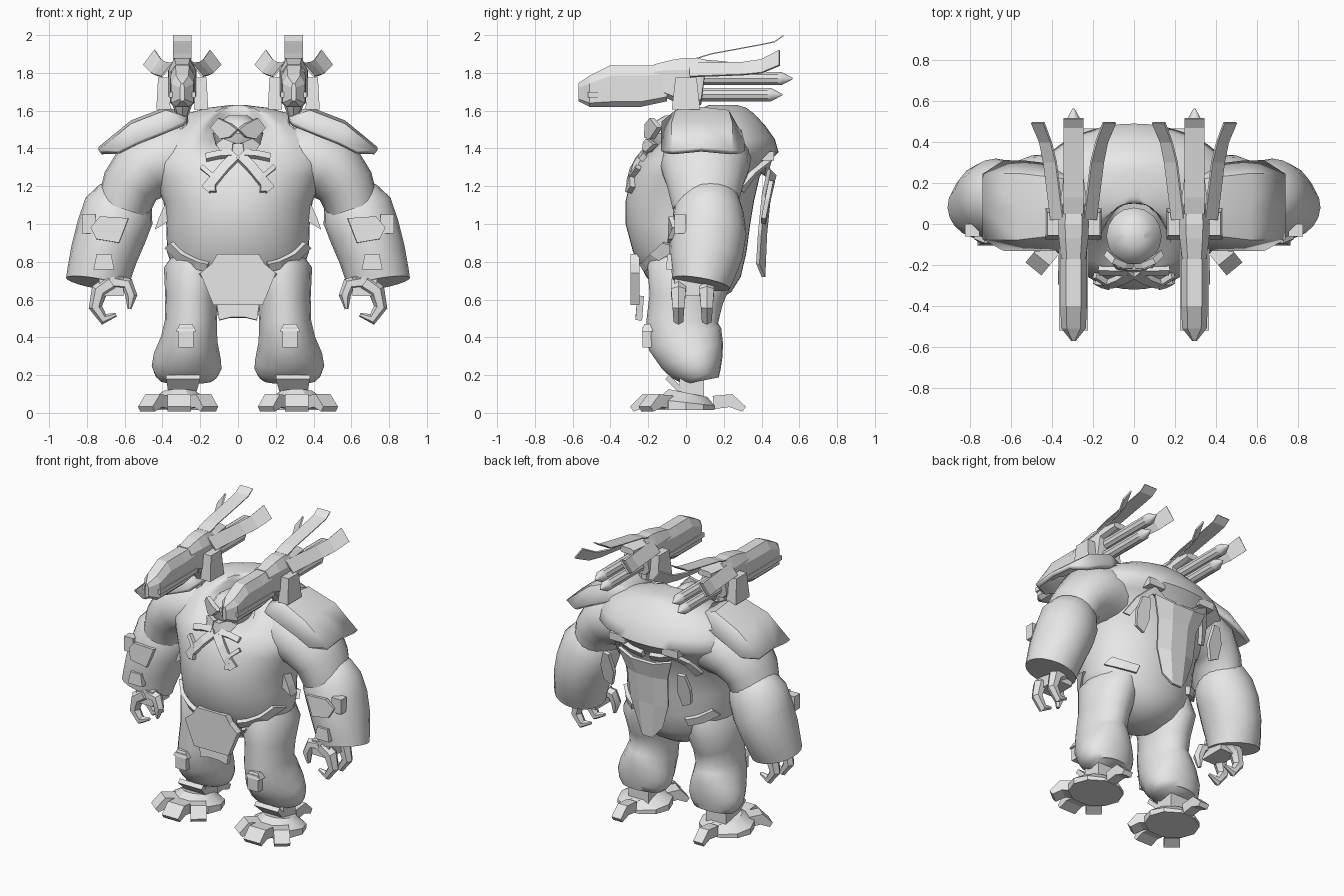
import bpy, bmesh, math
from mathutils import Vector

grey = bpy.data.materials.new("light_grey")
grey.diffuse_color = (0.8, 0.8, 0.8, 1)


def make(name, verts, faces, mirror=False, thick=0, smooth=35):
    bm = bmesh.new()
    vs = [bm.verts.new(v) for v in verts]
    for f in faces:
        bm.faces.new([vs[i] for i in f])
    bmesh.ops.recalc_face_normals(bm, faces=bm.faces)
    me = bpy.data.meshes.new(name)
    bm.to_mesh(me)
    bm.free()
    me.materials.append(grey)
    if smooth:
        me.shade_smooth()
        me.set_sharp_from_angle(angle=math.radians(smooth))
    ob = bpy.data.objects.new(name, me)
    bpy.context.collection.objects.link(ob)
    if thick:
        m = ob.modifiers.new("thickness", 'SOLIDIFY')
        m.thickness, m.offset = thick, 0
    if mirror:
        m = ob.modifiers.new("mirror", 'MIRROR')
        m.use_mirror_merge = False
    return ob


def loft(name, rings, **kw):
    n, k = len(rings[0]), len(rings)
    faces = [(i * n + j, i * n + (j + 1) % n, (i + 1) * n + (j + 1) % n, (i + 1) * n + j)
             for i in range(k - 1) for j in range(n)]
    faces += [tuple(range(n)), tuple(range((k - 1) * n, k * n))]
    return make(name, [p for r in rings for p in r], faces, **kw)


def limb(name, path, sides=20, up=(0, 1, 0), square=False, **kw):
    """Sweep ellipses along path; each entry is x, y, z, radius across, radius along up."""
    rings, pts = [], [Vector(p[:3]) for p in path]
    for i, (c, p) in enumerate(zip(pts, path)):
        d = (pts[min(i + 1, len(pts) - 1)] - pts[max(i - 1, 0)]).normalized()
        a = d.cross(Vector(up)).normalized()
        b = a.cross(d)
        s, ph = (math.sqrt(2), math.pi / 4) if square else (1, 0)
        rings.append([c + a * (p[3] * s * math.cos(t)) + b * (p[4] * s * math.sin(t))
                      for t in (ph + math.tau * j / sides for j in range(sides))])
    return loft(name, rings, **kw)


def grid(name, rows, **kw):
    n = len(rows[0])
    faces = [(i * n + j, i * n + j + 1, (i + 1) * n + j + 1, (i + 1) * n + j)
             for i in range(len(rows) - 1) for j in range(n - 1)]
    return make(name, [p for r in rows for p in r], faces, **kw)


def block(name, c, s, taper=1.0, **kw):
    loft(name, [[(c[0] + a * s[0] / 2 * t, c[1] + b * s[1] / 2 * t, c[2] + h * s[2] / 2)
                 for a, b in ((-1, -1), (1, -1), (1, 1), (-1, 1))]
                for h, t in ((-1, 1), (1, taper))], smooth=0, **kw)


def plate(name, outline, thick=0.025, **kw):
    make(name, outline, [tuple(range(len(outline)))], thick=thick, smooth=0, **kw)


# Torso: height, half width, front y, back y
SEC = [(0.58, 0.10, -0.06, 0.14), (0.64, 0.22, -0.14, 0.24), (0.72, 0.33, -0.21, 0.29),
       (0.85, 0.375, -0.28, 0.32), (1.0, 0.38, -0.32, 0.34), (1.12, 0.395, -0.32, 0.36),
       (1.25, 0.45, -0.29, 0.39), (1.33, 0.5, -0.25, 0.44), (1.38, 0.51, -0.21, 0.49),
       (1.45, 0.48, -0.16, 0.47), (1.52, 0.41, -0.08, 0.42), (1.58, 0.29, 0.0, 0.365),
       (1.615, 0.16, 0.06, 0.32), (1.63, 0.04, 0.12, 0.27)]
N = 2.0


def power(v):
    return math.copysign(abs(v) ** (2 / N), v)


rings = []
for z, w, f, b in SEC:
    ring = []
    for j in range(48):
        t = math.tau * j / 48
        x, y = w * power(math.cos(t)), (f + b) / 2 + (b - f) / 2 * power(math.sin(t))
        if z > 1.4:  # hollow behind the head
            y = max(y, 0.1 - 0.22 * (abs(x) / 0.19) ** 3)
        ring.append((x, y, z))
    rings.append(ring)
loft("torso", rings, smooth=60)


def body_y(x, z, side):
    for p, q in zip(SEC, SEC[1:]):
        if z <= q[0]:
            k = (z - p[0]) / (q[0] - p[0])
            w, f, b = (p[i] + (q[i] - p[i]) * k for i in (1, 2, 3))
            r = max(0, 1 - min(1, abs(x) / w) ** N) ** (1 / N)
            return (f + b) / 2 + side * ((b - f) / 2 * r + 0.012)


def band(name, path, width, side=-1, thick=0.035):
    """Strap lying on the torso, path given as x, z points."""
    rows = []
    for i in range(len(path)):
        a, b = path[max(i - 1, 0)], path[min(i + 1, len(path) - 1)]
        d = Vector((b[0] - a[0], b[1] - a[1])).normalized() * width / 2
        rows.append([(x, body_y(x, z, side), z) for x, z in
                     ((path[i][0] - d.y, path[i][1] + d.x), (path[i][0] + d.y, path[i][1] - d.x))])
    grid(name, rows, thick=thick, smooth=0, mirror=True)


# Chest harness and waist straps
band("chest_strap", [(0.01, 1.36), (0.07, 1.3), (0.12, 1.24), (0.17, 1.18)], 0.05)
band("side_strap", [(0.19, 1.3), (0.13, 1.25), (0.13, 1.17)], 0.025)
band("collar_strap", [(0.03, 1.37), (0.1, 1.365), (0.17, 1.35)], 0.03)
band("waist_strap", [(0.16, 0.775), (0.22, 0.79), (0.3, 0.83), (0.36, 0.89)], 0.04)
band("lower_waist_strap", [(0.17, 0.72), (0.24, 0.75), (0.31, 0.80)], 0.025)
band("rear_waist_strap", [(0.2, 0.82), (0.27, 0.84), (0.34, 0.88)], 0.05, 1)
plate("side_fin", [(0.36, -0.02, 1.1), (0.36, -0.02, 1.02), (0.44, -0.02, 0.97),
                   (0.42, -0.02, 1.03), (0.38, -0.02, 1.12)], 0.07, mirror=True)

# Groin plate
plate("groin_plate", [(-0.11, -0.27, 0.84), (0.11, -0.27, 0.84), (0.14, -0.27, 0.79),
                      (0.2, -0.27, 0.74), (0.13, -0.27, 0.57), (-0.13, -0.27, 0.57),
                      (-0.2, -0.27, 0.74), (-0.14, -0.27, 0.79)], 0.045)
plate("groin_tab", [(-0.12, -0.24, 0.62), (0.12, -0.24, 0.62), (0.1, -0.25, 0.49),
                    (0.04, -0.25, 0.505), (-0.04, -0.25, 0.505), (-0.1, -0.25, 0.49)], 0.035)

# Back tabard, paddles and pouches
grid("back_tabard", [[(-w, y - 0.03, z), (-w * 0.4, y, z - d), (w * 0.4, y, z - d), (w, y - 0.03, z)]
                     for w, y, z, d in ((0.2, 0.47, 1.29, 0.03), (0.15, 0.44, 1.15, 0),
                                        (0.14, 0.42, 0.95, 0), (0.09, 0.41, 0.79, 0.07))],
     thick=0.02, smooth=0)
plate("back_paddle", [(0.26, 0.46, 1.23), (0.31, 0.45, 1.23), (0.34, 0.43, 1.13), (0.33, 0.41, 1.03),
                      (0.27, 0.41, 1.0), (0.24, 0.43, 1.1)], 0.025, mirror=True)
band("back_yoke", [(0.03, 1.28), (0.12, 1.29), (0.2, 1.33), (0.26, 1.27), (0.3, 1.18)], 0.04, 1)
block("back_pouch", (0.2, 0.43, 1.36), (0.12, 0.07, 0.05), mirror=True)

# Head
limb("helmet", [(0, -0.06, 1.36, 0.07, 0.09), (0, -0.06, 1.41, 0.115, 0.125),
                (0, -0.06, 1.48, 0.135, 0.14), (0, -0.06, 1.54, 0.1, 0.11),
                (0, -0.06, 1.575, 0.05, 0.05)], sides=16)
plate("brow_plate", [(0.0, -0.205, 1.5), (0.04, -0.205, 1.53), (0.1, -0.18, 1.56), (0.14, -0.14, 1.51),
                     (0.09, -0.18, 1.45), (0.04, -0.21, 1.46)], 0.03, mirror=True)
plate("cheek_plate", [(0.02, -0.215, 1.43), (0.07, -0.2, 1.45), (0.11, -0.16, 1.42),
                      (0.08, -0.21, 1.37), (0.03, -0.225, 1.355)], 0.03, mirror=True)
block("jaw", (0, -0.2, 1.39), (0.07, 0.07, 0.07), 0.7)

# Arms
limb("upper_arm", [(0.22, 0.12, 1.35, 0.19, 0.2), (0.36, 0.11, 1.35, 0.2, 0.235),
                   (0.49, 0.1, 1.3, 0.185, 0.235), (0.57, 0.1, 1.2, 0.155, 0.2),
                   (0.61, 0.1, 1.08, 0.14, 0.17)], mirror=True, smooth=60)
limb("forearm", [(0.57, 0.13, 1.21, 0.08, 0.09), (0.595, 0.13, 1.15, 0.15, 0.15),
                 (0.63, 0.12, 1.07, 0.19, 0.185), (0.67, 0.12, 0.96, 0.188, 0.2),
                 (0.71, 0.105, 0.84, 0.178, 0.195), (0.735, 0.09, 0.74, 0.17, 0.17),
                 (0.745, 0.08, 0.685, 0.168, 0.155)], mirror=True, smooth=60)
plate("forearm_plate", [(0.58, -0.075, 1.03), (0.73, -0.08, 1.04), (0.78, -0.06, 0.98),
                        (0.75, -0.085, 0.92), (0.63, -0.085, 0.9)], 0.025, mirror=True)
block("forearm_latch", (0.79, -0.03, 1.0), (0.07, 0.06, 0.1), mirror=True)
block("wrist_guard", (0.71, -0.085, 0.8), (0.11, 0.04, 0.08), 0.7, mirror=True)

# Clawed hands
block("palm", (0.67, 0.03, 0.67), (0.13, 0.18, 0.1), mirror=True)
claw = [(0.67, 0.69, 0.045), (0.735, 0.645, 0.045), (0.755, 0.56, 0.036),
        (0.71, 0.495, 0.03), (0.645, 0.52, 0.01)]
for y in (-0.04, 0.11):
    limb("claw_finger", [(x, y, z, r, r) for x, z, r in claw], 6, mirror=True)
limb("thumb", [(0.65, -0.03, 0.69, 0.04, 0.04), (0.585, -0.04, 0.68, 0.036, 0.04),
               (0.565, -0.05, 0.62, 0.032, 0.035), (0.575, -0.05, 0.55, 0.01, 0.015)], 6, mirror=True)

# Pauldrons
crown = [(0.27, 1.55), (0.38, 1.59), (0.56, 1.52), (0.73, 1.38)]
flap = [(0.29, 1.53), (0.43, 1.47), (0.53, 1.43), (0.63, 1.38)]
grid("pauldron", [[(x, y + s * max(0, 0.55 - x) * 0.12, z) for x, z in line] for y, s, line in
                  ((-0.12, 0, flap), (-0.07, 1, crown), (0.08, 0, [(x, z + 0.015) for x, z in crown]),
                   (0.24, -1, crown), (0.3, -1, flap))], thick=0.03, smooth=20, mirror=True)

# Legs
limb("leg", [(0.2, 0.05, 0.84, 0.12, 0.2), (0.235, 0.02, 0.74, 0.16, 0.23),
             (0.245, 0.0, 0.6, 0.14, 0.195), (0.25, -0.02, 0.48, 0.138, 0.19),
             (0.258, -0.005, 0.39, 0.15, 0.2), (0.268, 0.035, 0.3, 0.178, 0.175),
             (0.272, 0.06, 0.24, 0.185, 0.145), (0.273, 0.08, 0.195, 0.165, 0.11),
             (0.273, 0.085, 0.17, 0.14, 0.09)], mirror=True, smooth=60)
block("knee_plate", (0.275, -0.205, 0.4), (0.08, 0.05, 0.11), mirror=True)
block("knee_cap", (0.275, -0.2, 0.45), (0.11, 0.07, 0.04), 0.6, mirror=True)

# Feet with toes and heel spur
block("ankle", (0.295, 0.03, 0.14), (0.15, 0.13, 0.14), mirror=True)
plate("ankle_guard", [(0.2, -0.1, 0.19), (0.38, -0.1, 0.19), (0.37, -0.03, 0.12), (0.22, -0.03, 0.12)],
      0.03, mirror=True)
limb("foot", [(0.31, 0, 0.015, 0.18, 0.16), (0.31, 0, 0.055, 0.18, 0.16),
              (0.31, 0.01, 0.105, 0.1, 0.11)], 10, mirror=True, smooth=25)
for tx, ty, w in ((-0.15, -0.2, 0.05), (0, -0.27, 0.062), (0.165, -0.2, 0.05), (0, 0.29, 0.035)):
    limb("toe" if ty < 0 else "heel_spur",
         [(0.31 + tx * k, ty * k, z, w, h) for k, z, h in
          ((0.5, 0.055, 0.035), (0.82, 0.065, 0.035), (1.06, 0.02, 0.016))],
         4, up=(0, 0, 1), square=True, mirror=True, smooth=0)

# Shoulder cannons
G = 0.295


def hull(name, stations):
    rings = []
    for y, w, lo, hi in stations:
        c, h = (hi - lo) * 0.25, w * 0.55
        rings.append([(G + x, y, z) for x, z in
                      ((-h, lo), (h, lo), (w, lo + c * 0.5), (w, hi - c), (h, hi), (-h, hi),
                       (-w, hi - c), (-w, lo + c * 0.5))])
    loft(name, rings, mirror=True, smooth=0)


hull("cannon_body", [(-0.57, 0.012, 1.65, 1.745), (-0.51, 0.06, 1.62, 1.785),
                     (-0.4, 0.065, 1.62, 1.84), (-0.24, 0.065, 1.62, 1.84), (-0.1, 0.065, 1.65, 1.84)])
hull("cannon_housing", [(-0.17, 0.06, 1.7, 1.845), (-0.07, 0.072, 1.65, 1.87),
                        (0.0, 0.075, 1.62, 1.88), (0.08, 0.07, 1.63, 1.875),
                        (0.1, 0.065, 1.79, 1.87), (0.22, 0.05, 1.82, 1.86)])
for s in (-1, 1):
    block("cannon_pod", (G + s * 0.1, 0.0, 1.69), (0.075, 0.15, 0.17), 0.75, mirror=True)
    block("cannon_rail", (G + s * 0.06, -0.32, 1.685), (0.02, 0.4, 0.03), mirror=True)
    grid("side_fin_blade", [[(G + s * a, y, za), (G + s * b, y, zb)] for y, a, za, b, zb in
                            ((0.02, 0.11, 1.78, 0.05, 1.85), (0.3, 0.145, 1.79, 0.085, 1.855),
                             (0.4, 0.165, 1.8, 0.11, 1.87), (0.495, 0.205, 1.84, 0.145, 1.92))],
         thick=0.01, smooth=0, mirror=True)
for z, e in ((1.77, 0.565), (1.685, 0.51)):
    limb("barrel", [(G, 0.05, z, 0.037, 0.037), (G, e - 0.08, z, 0.037, 0.037),
                    (G, e - 0.06, z, 0.037, 0.037), (G, e, z, 0.004, 0.004)], 10, up=(0, 0, 1),
         mirror=True)
grid("top_fin", [[(G - 0.048, y, z), (G + 0.048, y, z)] for y, z in
                 ((0.05, 1.875), (0.13, 1.9), (0.4, 1.95), (0.47, 1.965), (0.515, 1.997))],
     thick=0.006, smooth=0, mirror=True)
limb("cannon_post", [(G, 0.02, 1.45, 0.035, 0.05), (G, 0.02, 1.57, 0.03, 0.04),
                     (G, 0.0, 1.65, 0.06, 0.07)], 8, mirror=True)
